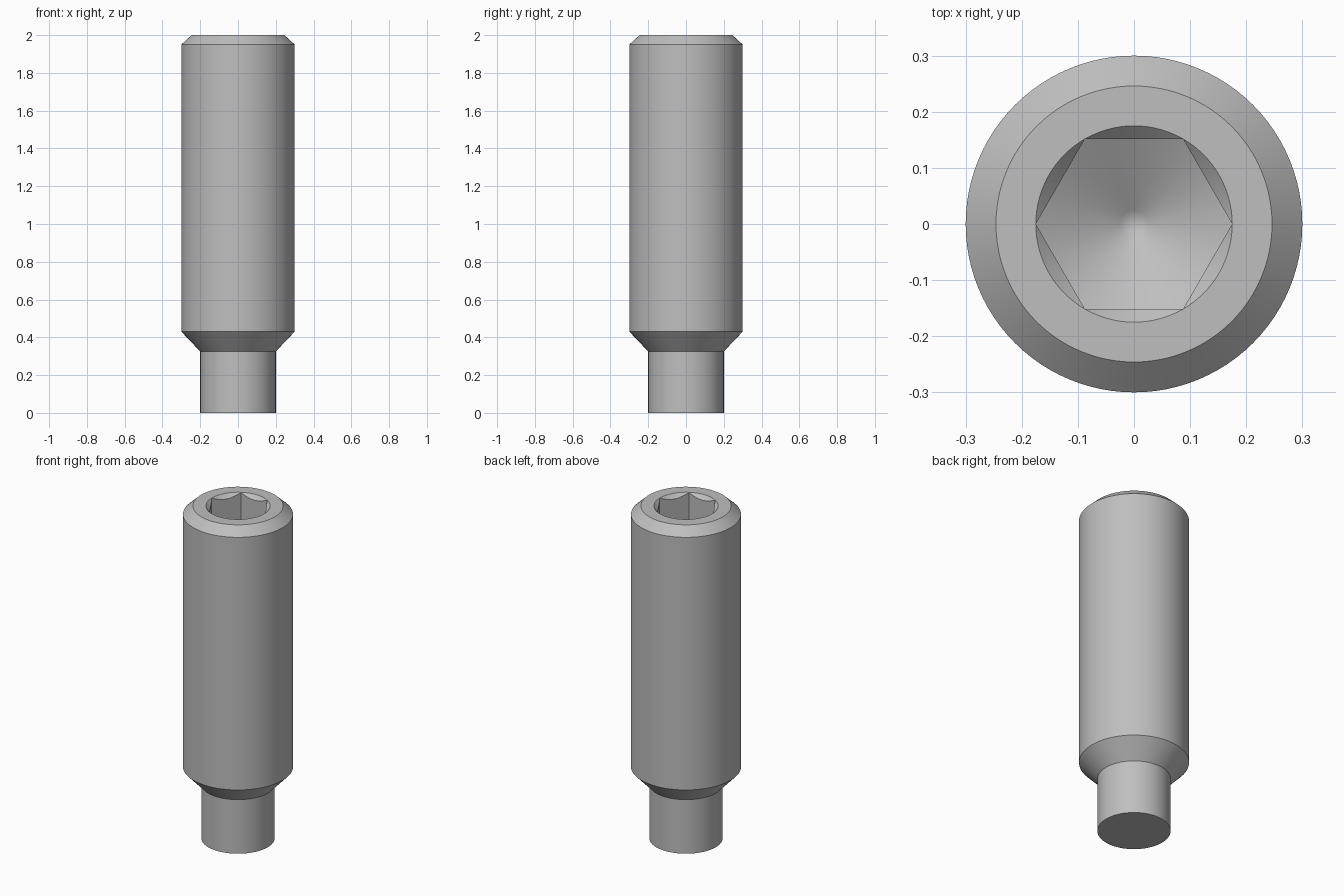
import bpy
import bmesh
from math import cos, sin, pi, tan, radians

cube = bpy.data.objects.get("Cube")
if cube:
    bpy.data.objects.remove(cube, do_unlink=True)

SEGMENTS = 96
SOCKET_R = 0.175      # hexagon corner radius, also the countersink mouth
SOCKET_Z = 1.65       # where the hexagon corners meet the drilled floor
DRILL = tan(radians(30))

steel = bpy.data.materials.new("steel_grey")
steel.use_nodes = True
colour = (0.52, 0.52, 0.52, 1)
steel.diffuse_color = colour
steel.node_tree.nodes["Principled BSDF"].inputs["Base Color"].default_value = colour


def hex_radius(a):
    """Distance from the axis to the hexagon wall, with corners on the x axis."""
    return SOCKET_R * cos(pi / 6) / cos(a % (pi / 3) - pi / 6)


def circle(r, z):
    return lambda a: (r, z)


def countersink_rim(a):
    r = hex_radius(a)
    return r, 2.0 - (SOCKET_R - r)


def floor_rim(a):
    r = hex_radius(a)
    return r, SOCKET_Z - (SOCKET_R - r) * DRILL


# Each entry gives radius and height around the axis, from the tip to the socket floor
profile = [
    circle(0.2, 0), circle(0.2, 0.325),             # dog point
    circle(0.3, 0.43), circle(0.3, 1.95),           # cone and shank
    circle(0.246, 2), circle(SOCKET_R, 2),          # top chamfer and rim
    countersink_rim, floor_rim,                     # countersink and hex walls
    circle(0.025, SOCKET_Z - (SOCKET_R - 0.025) * DRILL),
]

bm = bmesh.new()
rings = []
for point in profile:
    ring = []
    for i in range(SEGMENTS):
        a = 2 * pi * i / SEGMENTS
        r, z = point(a)
        ring.append(bm.verts.new((r * cos(a), r * sin(a), z)))
    rings.append(ring)

for low, high in zip(rings, rings[1:]):
    for i in range(SEGMENTS):
        j = (i + 1) % SEGMENTS
        bm.faces.new((low[i], low[j], high[j], high[i]))

# Flat tip underneath and the point of the drilled floor
bm.faces.new(rings[0][::-1])
apex = bm.verts.new((0, 0, SOCKET_Z - SOCKET_R * DRILL))
for i in range(SEGMENTS):
    bm.faces.new((rings[-1][i], rings[-1][(i + 1) % SEGMENTS], apex))

# Hexagon corners touch the countersink mouth
bmesh.ops.remove_doubles(bm, verts=bm.verts, dist=0.00005)
bmesh.ops.recalc_face_normals(bm, faces=bm.faces)

mesh = bpy.data.meshes.new("set_screw")
bm.to_mesh(mesh)
bm.free()
mesh.materials.append(steel)
screw = bpy.data.objects.new("set_screw", mesh)
bpy.context.collection.objects.link(screw)

bpy.ops.object.select_all(action='DESELECT')
screw.select_set(True)
bpy.context.view_layer.objects.active = screw
bpy.ops.object.shade_smooth_by_angle(angle=radians(25))
